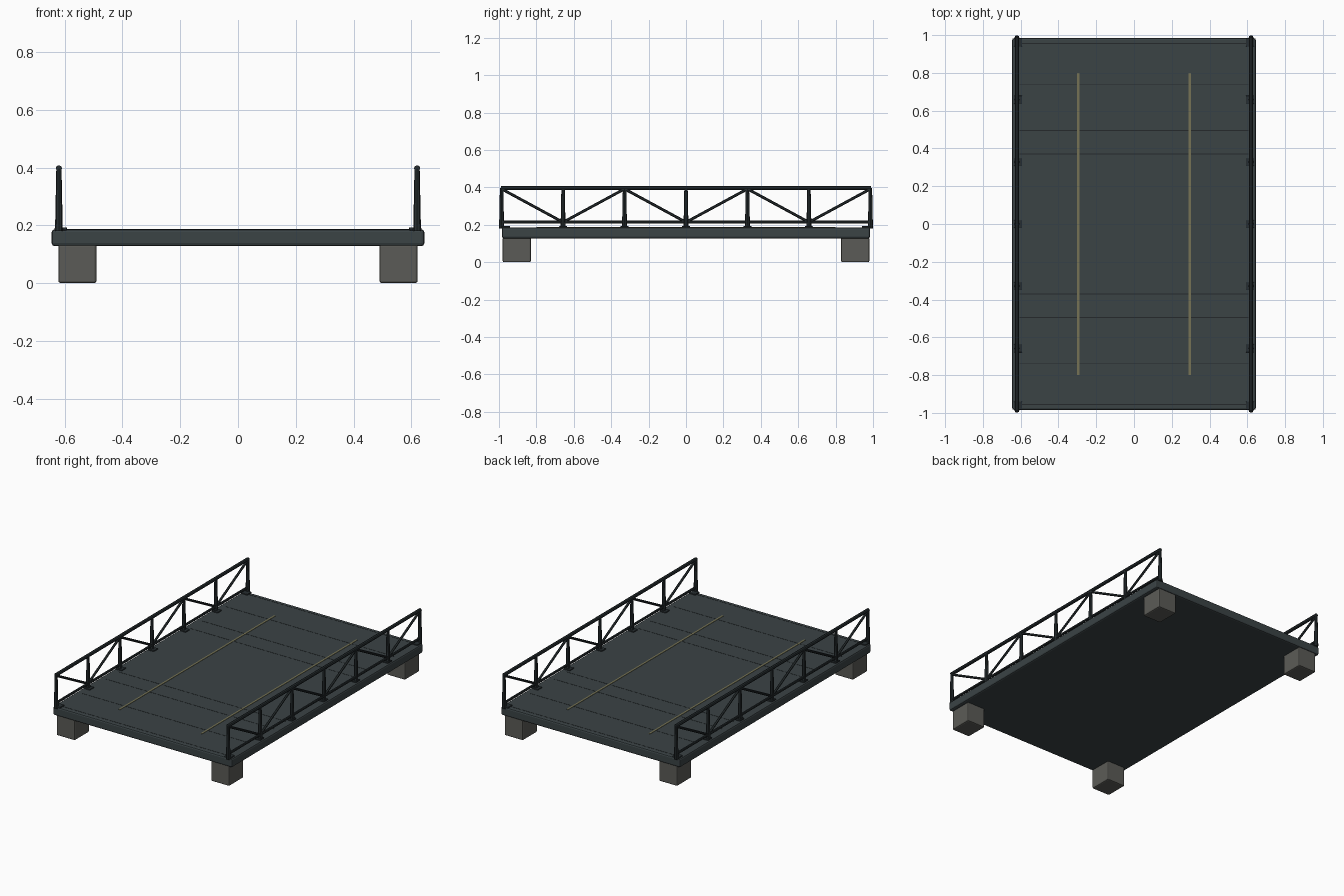
import bpy
from mathutils import Vector

if "Cube" in bpy.data.objects:
    bpy.data.objects.remove(bpy.data.objects["Cube"])


def material(name, rgb):
    m = bpy.data.materials.new(name)
    m.diffuse_color = (*rgb, 1)
    m.use_nodes = True
    m.node_tree.nodes["Principled BSDF"].inputs["Base Color"].default_value = m.diffuse_color
    return m


DECK = material("deck_steel", (0.043, 0.056, 0.06))
DARK = material("dark_steel", (0.02, 0.027, 0.03))
SEAM = material("seam", (0.018, 0.022, 0.024))
STONE = material("concrete", (0.105, 0.105, 0.095))
PAINT = material("faded_yellow", (0.18, 0.17, 0.09))


def box(name, lo, hi, mat, bevel=0.0):
    lo, hi = Vector(lo), Vector(hi)
    bpy.ops.mesh.primitive_cube_add(size=1, location=(lo + hi) / 2)
    o = bpy.context.object
    o.name = name
    o.scale = hi - lo
    bpy.ops.object.transform_apply(location=False, rotation=False, scale=True)
    o.data.materials.append(mat)
    if bevel:
        b = o.modifiers.new("bevel", 'BEVEL')
        b.width, b.segments = bevel, 2
    return o


def bar(name, a, b, r1, r2=None, sides=8):
    a, b = Vector(a), Vector(b)
    d = b - a
    bpy.ops.mesh.primitive_cone_add(vertices=sides, radius1=r1, radius2=r2 or r1,
                                    depth=d.length, location=(a + b) / 2)
    o = bpy.context.object
    o.name = name
    o.rotation_euler = d.to_track_quat('Z', 'Y').to_euler()
    o.data.materials.append(DARK)
    bpy.ops.object.shade_smooth_by_angle()
    return o


# Deck slab
box("deck", (-0.645, -0.984, 0.128), (0.645, 0.984, 0.186), DECK, 0.01)

# Panel seams across the deck
for y in (0.37, 0.495, 0.74, 0.955):
    for s in (-1, 1):
        box("deck_seam", (-0.605, s * y - 0.002, 0.18), (0.605, s * y + 0.002, 0.1868), SEAM)

TOP, LOW, X = 0.397, 0.214, 0.62
posts = [-0.986 + i * 0.986 / 3 for i in range(7)]

for s in (-1, 1):
    # Painted lane line
    box("lane_line", (s * 0.295 - 0.006, -0.8, 0.18), (s * 0.295 + 0.006, 0.8, 0.188), PAINT)

    # Corner footings
    for t in (-1, 1):
        xs, ys = sorted((s * 0.49, s * 0.622)), sorted((t * 0.83, t * 0.98))
        box("footing", (xs[0], ys[0], 0), (xs[1], ys[1], 0.135), STONE, 0.008)

    # Rails
    bar("top_rail", (s * X, -0.99, TOP), (s * X, 0.99, TOP), 0.011)
    bar("lower_rail", (s * X, -0.986, LOW), (s * X, 0.986, LOW), 0.008)

    # Posts with foot plates
    for y in posts:
        bar("rail_post", (s * X, y, 0.18), (s * X, y, TOP), 0.0135, 0.009)
        yc = max(-0.962, min(0.962, y))
        xs = sorted((s * 0.592, s * 0.635))
        box("post_plate", (xs[0], yc - 0.022, 0.182), (xs[1], yc + 0.022, 0.193), DARK, 0.003)

    # Zigzag braces
    for i in range(6):
        za, zb = (TOP - 0.005, LOW) if i % 2 == 0 else (LOW, TOP - 0.005)
        bar("rail_brace", (s * X, posts[i], za), (s * X, posts[i + 1], zb), 0.0075, sides=6)
